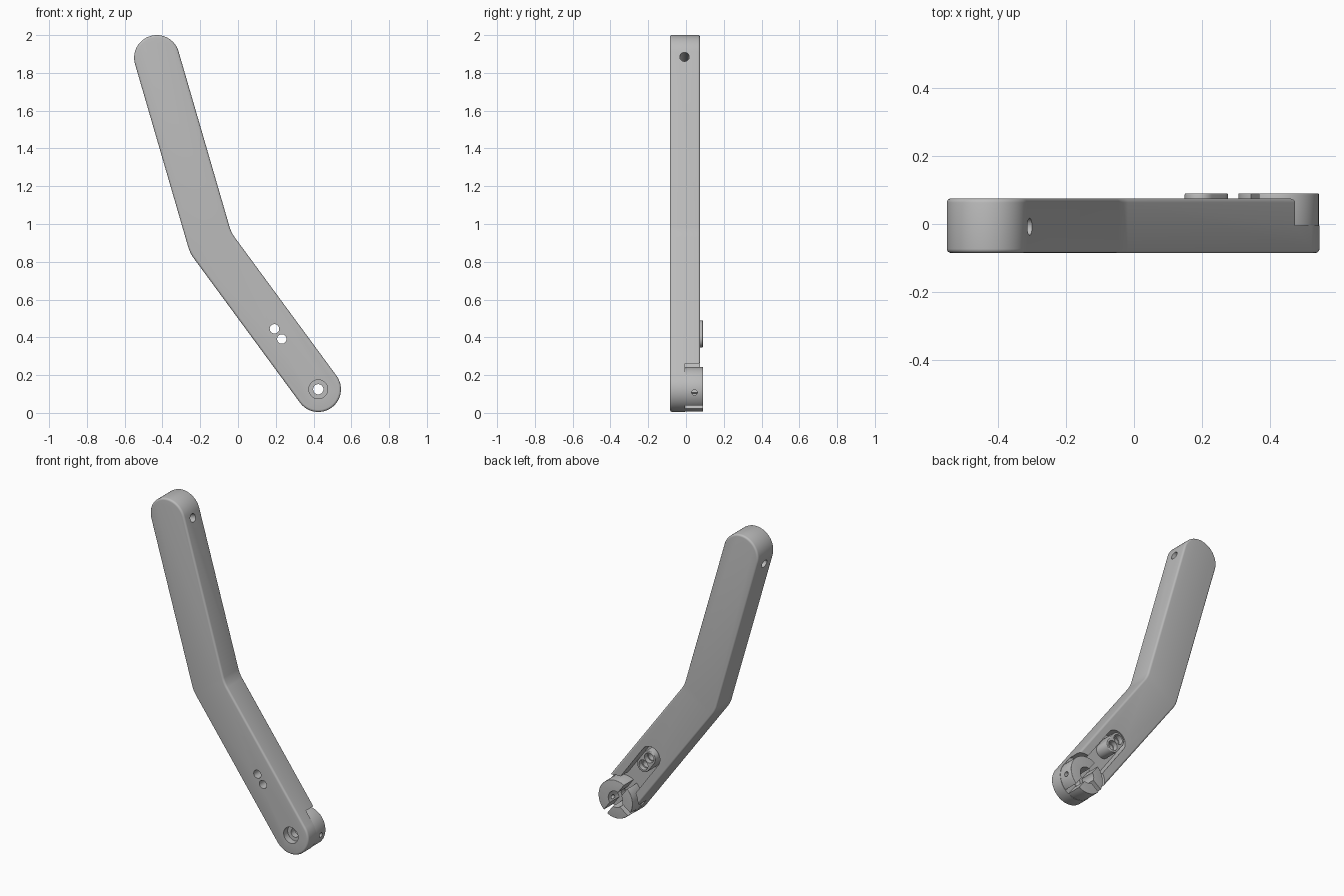
import bpy, bmesh
from math import pi, cos, sin, atan2, radians
from mathutils import Vector

if "Cube" in bpy.data.objects:
    bpy.data.objects.remove(bpy.data.objects["Cube"])

grey = bpy.data.materials.new("plain grey")
grey.use_nodes = True
grey.diffuse_color = (0.5, 0.5, 0.5, 1)
grey.node_tree.nodes["Principled BSDF"].inputs["Base Color"].default_value = (0.5, 0.5, 0.5, 1)

# Key points in the x-z plane and depth levels along y
TOP, BEND, PIVOT = Vector((-0.43, 1.88)), Vector((-0.145, 0.90)), Vector((0.425, 0.125))
HOLES = [Vector((0.193, 0.445)), Vector((0.232, 0.391))]
FRONT, BACK, FLOOR, PROUD = -0.085, 0.075, -0.005, 0.09
R = 0.12
up = (BEND - PIVOT).normalized()
side = Vector((up.y, -up.x))


def arc(c, r, start, sweep, n):
    return [c + r * Vector((cos(start + sweep * i / n), sin(start + sweep * i / n)))
            for i in range(n + 1)]


def stadium(a, b, r, n=24):
    ang = atan2(b.y - a.y, b.x - a.x)
    return arc(b, r, ang - pi / 2, pi, n) + arc(a, r, ang + pi / 2, pi, n)


def circle(c, r, n=40):
    return arc(c, r, 0, 2 * pi, n)[:-1]


def strip(a, b, half):
    d = (b - a).normalized() * half
    p = Vector((d.y, -d.x))
    return [a - p, a + p, b + p, b - p]


def prism(name, pts, y0, y1, rim=0, corners=()):
    """Extrude an x-z outline along y, round chosen corners, then soften the rims."""
    bm = bmesh.new()
    face = bm.faces.new([bm.verts.new((p.x, y0, p.y)) for p in pts])
    ext = bmesh.ops.extrude_face_region(bm, geom=[face])
    bmesh.ops.translate(bm, vec=(0, y1 - y0, 0),
                        verts=[v for v in ext["geom"] if isinstance(v, bmesh.types.BMVert)])
    bmesh.ops.recalc_face_normals(bm, faces=bm.faces)
    if corners:
        edges = [e for e in bm.edges if all(
            any((Vector((v.co.x, v.co.z)) - c).length < 1e-4 for c in corners) for v in e.verts)]
        bmesh.ops.bevel(bm, geom=edges, offset=0.03, segments=6, profile=0.5, affect='EDGES')
    if rim:
        edges = [e for e in bm.edges if abs(e.verts[0].co.y - e.verts[1].co.y) < 1e-5]
        bmesh.ops.bevel(bm, geom=edges, offset=rim, segments=4, profile=0.5, affect='EDGES')
    mesh = bpy.data.meshes.new(name)
    bm.to_mesh(mesh)
    bm.free()
    mesh.materials.append(grey)
    obj = bpy.data.objects.new(name, mesh)
    bpy.context.collection.objects.link(obj)
    return obj


def rod(centre, direction, radius, length):
    bpy.ops.mesh.primitive_cylinder_add(vertices=32, radius=radius, depth=length, location=centre)
    obj = bpy.context.object
    obj.rotation_euler = direction.to_track_quat('Z', 'Y').to_euler()
    obj.data.materials.append(grey)
    return obj


def cut(obj, cutter):
    cutter.hide_render = True
    mod = obj.modifiers.new("cut", 'BOOLEAN')
    mod.operation, mod.solver, mod.object = 'DIFFERENCE', 'EXACT', cutter
    bpy.context.view_layer.objects.active = obj
    bpy.ops.object.modifier_apply(modifier=mod.name)
    bpy.data.objects.remove(cutter)


# Bent arm with round ends
upper = (TOP - BEND).normalized()
upper_side = Vector((upper.y, -upper.x))
mitre = (side + upper_side).normalized()
mitre *= R / mitre.dot(side)
corners = [BEND + mitre, BEND - mitre]
outline = (arc(TOP, R, atan2(upper.y, upper.x) - pi / 2, pi, 32) + [corners[1]]
           + arc(PIVOT, R, atan2(up.y, up.x) + pi / 2, pi, 32) + [corners[0]])
arm = prism("arm", outline, FRONT, BACK, 0.012, corners)

# Rear pocket around the hub and the boss
cut(arm, prism("hub_pocket", circle(PIVOT, 0.145, 64), FLOOR, 0.2))
cut(arm, prism("boss_pocket", stadium(PIVOT, HOLES[0], 0.065), FLOOR + 0.001, 0.21))

# Pivot hole, counterbore, screw holes and cross hole in the upper end
cut(arm, prism("pivot_hole", circle(PIVOT, 0.027), -0.2, 0.2))
cut(arm, prism("counterbore", circle(PIVOT, 0.05), -0.2, -0.045))
for p in HOLES:
    cut(arm, prism("screw_hole", circle(p, 0.025), -0.2, 0.2))
cross = TOP - upper * 0.03
cut(arm, rod((cross.x, -0.008, cross.y), Vector((upper_side.x, 0, upper_side.y)), 0.025, 0.5))

# Raised boss with two counterbored screw holes
boss = prism("screw_boss", stadium(HOLES[1], HOLES[0], 0.044), FLOOR - 0.005, PROUD, 0.004)
for p in HOLES:
    cut(boss, prism("screw_hole", circle(p, 0.025), -0.2, 0.2))
    cut(boss, prism("screw_head_seat", circle(p, 0.031), 0.06, 0.2))

# Split clamping collar
collar = prism("clamp_collar", circle(PIVOT, 0.118, 64), FLOOR - 0.005, PROUD, 0.003)
cut(collar, prism("bore", circle(PIVOT, 0.05), -0.2, 0.2))
cut(collar, prism("axial_slot", strip(PIVOT - up * 0.2, PIVOT + up * 0.2, 0.014), FLOOR, 0.2))
cut(collar, prism("side_slot", strip(PIVOT, PIVOT - side * 0.2, 0.014), 0.03, 0.2))
cut(collar, rod((0.53, 0.045, 0.108), Vector((1, 0, 0)), 0.015, 0.12))

# Smooth shading with crisp edges
bpy.ops.object.select_all(action='DESELECT')
for obj in (arm, boss, collar):
    obj.select_set(True)
bpy.context.view_layer.objects.active = arm
bpy.ops.object.shade_smooth_by_angle(angle=radians(30))
